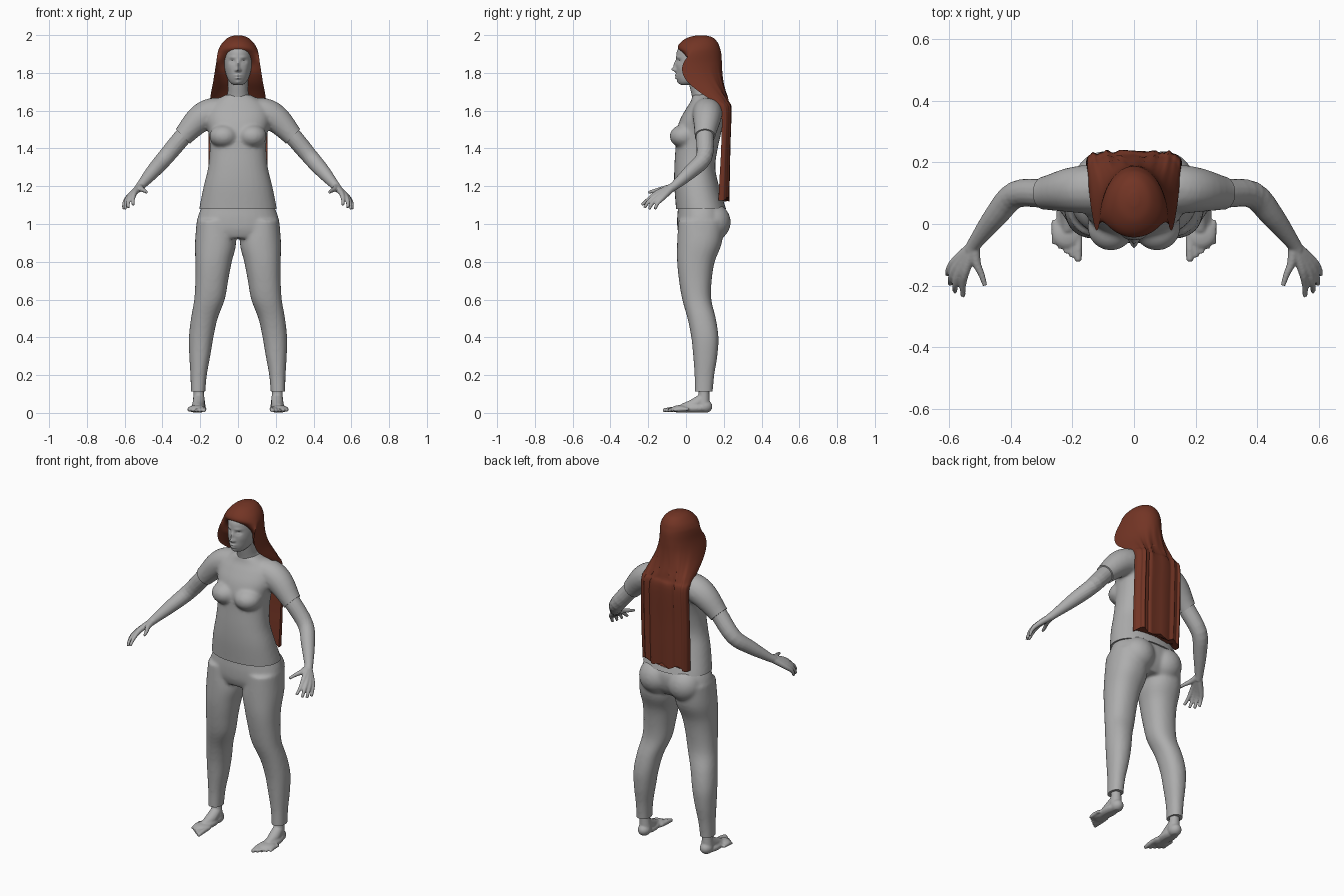
import bpy, bmesh, math
from mathutils import Vector, Matrix

if "Cube" in bpy.data.objects:
    bpy.data.objects.remove(bpy.data.objects["Cube"])


def material(name, colour):
    m = bpy.data.materials.new(name)
    m.use_nodes = True
    m.diffuse_color = colour
    m.node_tree.nodes["Principled BSDF"].inputs["Base Color"].default_value = colour
    return m


GREY = material("plain grey", (0.42, 0.42, 0.42, 1))
AUBURN = material("auburn hair", (0.17, 0.035, 0.018, 1))


def resample(rows, steps):
    """Smooth curve through rows of numbers."""
    out = []
    for i in range(len(rows) - 1):
        quad = zip(rows[max(i - 1, 0)], rows[i], rows[i + 1], rows[min(i + 2, len(rows) - 1)])
        quad = list(quad)
        for s in range(steps):
            t = s / steps
            out.append([b + t * (c - a) / 2 + t * t * (a - 2.5 * b + 2 * c - d / 2)
                        + t ** 3 * (1.5 * (b - c) + (d - a) / 2) for a, b, c, d in quad])
    return out + [list(rows[-1])]


def loft(bm, rings):
    """Skin closed rings and cap both ends."""
    loops = [[bm.verts.new(p) for p in ring] for ring in rings]
    n = len(loops[0])
    for a, b in zip(loops, loops[1:]):
        for i in range(n):
            j = (i + 1) % n
            bm.faces.new((a[i], a[j], b[j], b[i]))
    bm.faces.new(loops[0][::-1])
    bm.faces.new(loops[-1])


def power(v, p):
    return math.copysign(abs(v) ** p, v)


def column(bm, rows, side=1, steps=4, n=32, p=0.9):
    """Upright form; rows are z, x from, x to, y from, y to."""
    rings = []
    for z, x0, x1, y0, y1 in resample(rows, steps):
        ring = []
        for i in range(n):
            a = math.tau * i / n
            ring.append((side * ((x0 + x1) / 2 + (x1 - x0) / 2 * power(math.cos(a), p)),
                         (y0 + y1) / 2 + (y1 - y0) / 2 * power(math.sin(a), p), z))
        rings.append(ring)
    loft(bm, rings)


def tube(bm, rows, side=1, steps=4, n=16):
    """Round limb; rows are x, y, z, radius."""
    rows = resample(rows, steps)
    pts = [Vector((side * r[0], r[1], r[2])) for r in rows]
    rings = []
    for i, (p, row) in enumerate(zip(pts, rows)):
        d = pts[min(i + 1, len(pts) - 1)] - pts[max(i - 1, 0)]
        q = d.to_track_quat('Z', 'Y')
        rings.append([p + q @ Vector((row[3] * math.cos(math.tau * k / n),
                                      row[3] * math.sin(math.tau * k / n), 0)) for k in range(n)])
    loft(bm, rings)


def blob(bm, centre, radii):
    m = Matrix.Translation(centre) @ Matrix.Diagonal((*radii, 1))
    bmesh.ops.create_uvsphere(bm, u_segments=24, v_segments=16, radius=1, matrix=m)


def finish(name, bm, mat, voxel=0, smooth=0, cuts=()):
    """Make the object, melt its pieces together, then trim hems."""
    bmesh.ops.recalc_face_normals(bm, faces=bm.faces)
    me = bpy.data.meshes.new(name)
    bm.to_mesh(me)
    bm.free()
    ob = bpy.data.objects.new(name, me)
    bpy.context.scene.collection.objects.link(ob)
    if voxel:
        mod = ob.modifiers.new("melt", 'REMESH')
        mod.mode = 'VOXEL'
        mod.voxel_size = voxel
        mod = ob.modifiers.new("soften", 'SMOOTH')
        mod.factor = 0.5
        mod.iterations = smooth
        dg = bpy.context.evaluated_depsgraph_get()
        me = bpy.data.meshes.new_from_object(ob.evaluated_get(dg))
        ob.modifiers.clear()
        ob.data = me
        bm = bmesh.new()
        bm.from_mesh(me)
        for co, no, region in cuts:
            faces = [f for f in bm.faces if region(f.calc_center_median())]
            geom = faces + list({e for f in faces for e in f.edges}) + list({v for f in faces for v in f.verts})
            bmesh.ops.bisect_plane(bm, geom=geom, plane_co=co, plane_no=no, clear_outer=True)
            bmesh.ops.holes_fill(bm, edges=[e for e in bm.edges if e.is_boundary], sides=0)
        for v in bm.verts:
            v.co.z = max(v.co.z, 0.003)
        bm.to_mesh(me)
        bm.free()
    me.materials.clear()
    me.materials.append(mat)
    me.shade_smooth()
    me.set_sharp_from_angle(angle=math.radians(50))
    return ob


def sym(rows):
    return [(z, -w, w, y0, y1) for z, w, y0, y1 in rows]


# Shirt: torso, bust and short sleeves
bm = bmesh.new()
column(bm, sym([(1.03, .21, -.05, .225), (1.08, .206, -.053, .212), (1.2, .182, -.062, .175),
                (1.3, .158, -.062, .155), (1.4, .15, -.056, .168), (1.48, .155, -.052, .186),
                (1.55, .17, -.033, .194), (1.61, .16, 0, .188), (1.65, .125, .025, .175),
                (1.685, .065, .035, .145)]))
for s in (1, -1):
    blob(bm, (s * .075, -.01, 1.465), (.077, .077, .062))
    tube(bm, [(.05, .11, 1.585, .08), (.14, .113, 1.587, .08), (.21, .11, 1.55, .073),
              (.29, .1, 1.465, .055), (.34, .098, 1.41, .053)], s)
sleeve_cuts = [((s * .291, .1, 1.463), (s * .72, 0, -.69),
                lambda c, s=s: c.x * s > .217 and c.z > 1.33) for s in (1, -1)]
finish("shirt", bm, GREY, .009, 9,
       [((0, 0, 1.08), (0, 0, -1), lambda c: c.z < 1.2)] + sleeve_cuts)

# Trousers: hips, seat and two legs
bm = bmesh.new()
column(bm, sym([(1.14, .165, -.04, .165), (1.08, .197, -.043, .203), (1.03, .215, -.047, .212),
                (.97, .222, -.045, .2), (.925, .2, -.03, .17)]))
for s in (1, -1):
    blob(bm, (s * .095, .14, 1.01), (.1, .097, .1))
    column(bm, [(1.02, .03, .218, -.04, .2), (.9, .01, .228, -.047, .19), (.8, .033, .226, -.047, .152),
                (.7, .052, .226, -.037, .136), (.6, .07, .232, -.02, .134), (.5, .108, .249, .008, .158),
                (.4, .13, .26, .028, .172), (.3, .147, .258, .038, .166), (.2, .165, .252, .045, .15),
                (.11, .173, .25, .045, .142), (.06, .173, .25, .045, .142)], s)
finish("trousers", bm, GREY, .009, 8, [((0, 0, .112), (0, 0, -1), lambda c: c.z < .2)])

for s, side in ((1, "left"), (-1, "right")):
    # Arm with hand; each finger runs from the wrist through its knuckle
    bm = bmesh.new()
    tube(bm, [(.24, .105, 1.52, .044), (.29, .1, 1.465, .047), (.385, .095, 1.352, .044),
              (.45, .025, 1.278, .038), (.515, -.06, 1.203, .024), (.53, -.085, 1.185, .022)], s)
    fingers = [((.547, -.152, 1.165), (.556, -.2, 1.13), (.555, -.235, 1.1)),
               ((.564, -.148, 1.155), (.58, -.195, 1.122), (.581, -.22, 1.085)),
               ((.576, -.138, 1.146), (.594, -.175, 1.115), (.597, -.196, 1.078)),
               ((.582, -.122, 1.14), (.602, -.15, 1.11), (.605, -.165, 1.078)),
               ((.512, -.125, 1.185), (.495, -.165, 1.176), (.484, -.2, 1.167))]
    for knuckle, mid, tip in fingers:
        tube(bm, [(.52, -.07, 1.195, .02), (*knuckle, .0145), (*mid, .0105), (*tip, .008)], s)
    finish(side + "_arm", bm, GREY, .0045, 4)

    # Bare foot with five toes
    bm = bmesh.new()
    tube(bm, [(.21, .095, .16, .031), (.208, .095, .1, .029), (.207, .092, .05, .034)], s)
    tube(bm, [(.207, .09, .075, .03), (.21, .04, .042, .032), (.215, -.02, .026, .022)], s)
    blob(bm, (s * .207, .098, .034), (.036, .042, .035))
    blob(bm, (s * .212, .035, .024), (.04, .09, .025))
    blob(bm, (s * .217, -.03, .021), (.051, .05, .02))
    for i in range(5):
        x, r = .181 + .0195 * i, .0135 - .001 * i
        tube(bm, [(x, -.035 + .012 * i, .02, r), (x, -.08 + .012 * i, .018, r),
                  (x, -.122 + .014 * i, .013, r * .8)], s)
    finish(side + "_foot", bm, GREY, .005, 4)

# Neck
bm = bmesh.new()
tube(bm, [(0, .105, 1.6, .09), (0, .1, 1.655, .072), (0, .085, 1.69, .056),
          (0, .07, 1.74, .052), (0, .06, 1.79, .052)], n=32)
finish("neck", bm, GREY)

# Head, with the face shaped by soft bumps: x, z, width, height, depth
bm = bmesh.new()
column(bm, sym([(1.735, .018, -.02, .02), (1.742, .033, -.034, .05), (1.757, .048, -.043, .09),
                (1.785, .061, -.05, .13), (1.825, .071, -.053, .16), (1.87, .076, -.052, .172),
                (1.92, .074, -.046, .17), (1.96, .055, -.012, .15), (1.985, .02, .04, .1)]),
       steps=9, n=112, p=1)
bumps = [(0, 1.818, .011, .011, .022), (0, 1.842, .008, .02, .012), (.011, 1.813, .007, .006, .008),
         (.031, 1.861, .014, .01, -.012), (.03, 1.858, .009, .005, .007), (.03, 1.883, .018, .006, .004),
         (0, 1.787, .016, .004, .007), (0, 1.772, .013, .005, .008), (0, 1.78, .025, .018, .004),
         (0, 1.75, .014, .01, .005), (.046, 1.825, .014, .02, .003)]
for v in bm.verts:
    if v.co.y < .05:
        x, z = abs(v.co.x), v.co.z
        v.co.y -= sum(d * math.exp(-((x - bx) / w) ** 2 - ((z - bz) / h) ** 2)
                      for bx, bz, w, h, d in bumps)
finish("head", bm, GREY)

# Long hair: rows are z, half width, side y, back y, front depth, squareness
bm = bmesh.new()
hair = [(1.999, .015, .08, .1, -.02, 1), (1.987, .052, .075, .142, -.065, 1),
        (1.96, .082, .06, .168, -.09, 1), (1.93, .1, .045, .18, -.088, 1),
        (1.9, .109, .02, .187, -.035, 1), (1.85, .116, -.015, .19, .055, .95),
        (1.8, .124, -.018, .192, .075, .9), (1.75, .132, .01, .198, .075, .8),
        (1.7, .142, .07, .209, .055, .7), (1.65, .149, .14, .224, .02, .55),
        (1.6, .153, .186, .236, .002, .45), (1.4, .156, .186, .23, 0, .45),
        (1.25, .155, .178, .227, 0, .45), (1.13, .152, .172, .224, 0, .45)]
rings, n = [], 48
for z, w, ym, yb, d, p in resample(hair, 5):
    wave = .0045 * min(1, max(0, (1.85 - z) / .2))
    tip = .012 * min(1, max(0, (1.2 - z) / .07))
    ring = []
    for i in range(2 * n):
        a = math.pi * i / n
        c, s = power(math.cos(a), p), abs(math.sin(a)) ** p
        lock = math.sin(c * 19) + .6 * math.sin(c * 43 + 1)
        y = ym + (yb - ym) * s + wave * lock * s if i <= n else ym + d * s
        ring.append((w * c, y, z + tip * math.sin(c * 9 + 1)))
    rings.append(ring)
loft(bm, rings)
finish("long_hair", bm, AUBURN)
